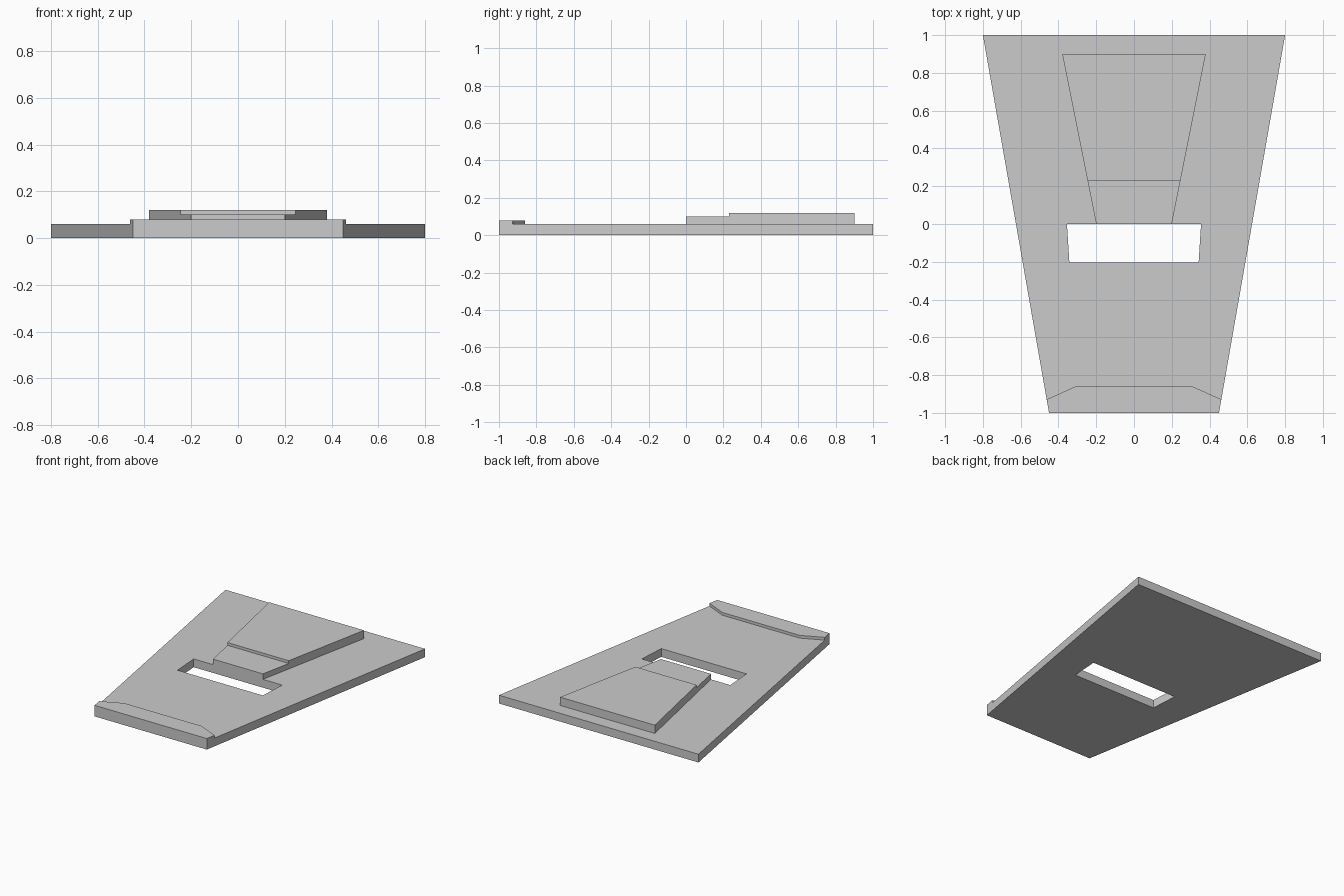
import bpy
import bmesh

if "Cube" in bpy.data.objects:
    bpy.data.objects.remove(bpy.data.objects["Cube"])


def prism(name, outline, z0, z1):
    """Extrude a counter-clockwise xy outline from z0 to z1."""
    bm = bmesh.new()
    face = bm.faces.new([bm.verts.new((x, y, z0)) for x, y in outline])
    top = bmesh.ops.extrude_face_region(bm, geom=[face], use_keep_orig=True)["geom"]
    for v in top:
        if isinstance(v, bmesh.types.BMVert):
            v.co.z = z1
    bmesh.ops.recalc_face_normals(bm, faces=bm.faces)
    mesh = bpy.data.meshes.new(name)
    bm.to_mesh(mesh)
    bm.free()
    obj = bpy.data.objects.new(name, mesh)
    bpy.context.collection.objects.link(obj)
    return obj


def mirrored(half):
    """Close a right-hand half outline (front to back) across x = 0."""
    return half + [(-x, y) for x, y in reversed(half)]


def combine(target, tool, operation):
    mod = target.modifiers.new(tool.name, 'BOOLEAN')
    mod.operation = operation
    mod.solver = 'EXACT'
    mod.object = tool
    tool.hide_render = True
    bpy.context.view_layer.objects.active = target
    bpy.ops.object.modifier_apply(modifier=mod.name)
    bpy.data.objects.remove(tool)


# Base sheet, oversized until trimmed to the tapered outline
plate = prism("tapered_plate", mirrored([(1.2, -1.2), (1.2, 1.2)]), 0, 0.06)

# Raised front lip with chamfered corners
lip = prism("front_lip", mirrored([(0.62, -1.1), (0.62, -1.0), (0.31, -0.86)]), 0.03, 0.08)

# Raised pad behind the opening, stepped down at its front end
pad = prism("raised_pad", mirrored([(0.18, -0.1), (0.38, 0.9)]), 0.03, 0.12)
step = prism("pad_step", mirrored([(0.6, -0.5), (0.6, 0.23)]), 0.10, 0.3)
combine(pad, step, 'DIFFERENCE')

combine(plate, lip, 'UNION')
combine(plate, pad, 'UNION')

# Tapered outer edge and rectangular opening
edge = prism("outer_edge", mirrored([(0.45, -1), (0.8, 1)]), -0.1, 0.3)
combine(plate, edge, 'INTERSECT')
opening = prism("opening", mirrored([(0.342, -0.205), (0.355, 0.0)]), -0.1, 0.3)
combine(plate, opening, 'DIFFERENCE')
